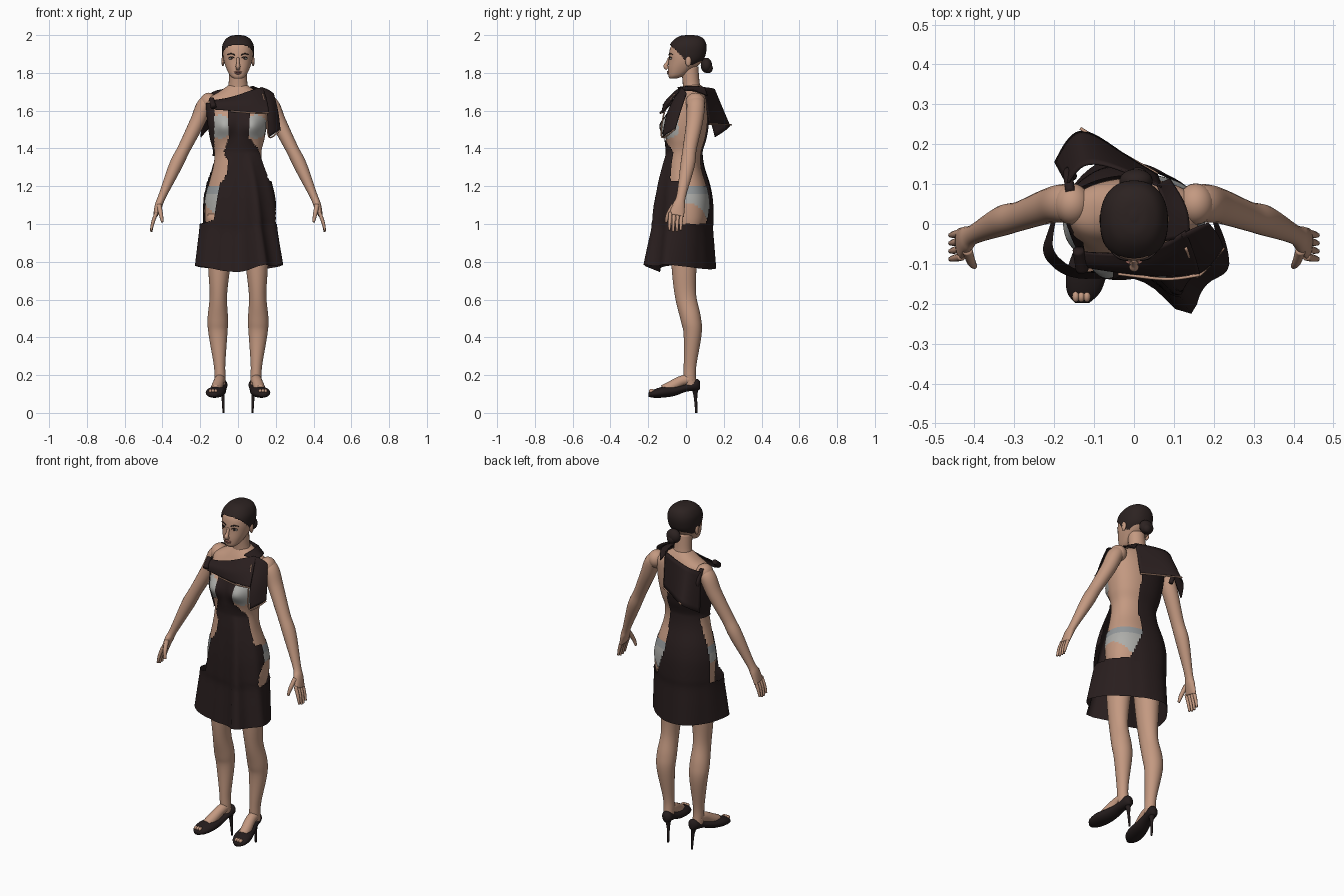
import bpy, bmesh, math
from mathutils import Vector

if "Cube" in bpy.data.objects:
    bpy.data.objects.remove(bpy.data.objects["Cube"])


def material(name, r, g, b):
    mat = bpy.data.materials.new(name)
    mat.use_nodes = True
    mat.diffuse_color = (r, g, b, 1)
    shader = mat.node_tree.nodes["Principled BSDF"]
    shader.inputs["Base Color"].default_value = (r, g, b, 1)
    shader.inputs["Roughness"].default_value = 0.7
    return mat


SKIN = material("skin", .55, .32, .22)
CLOTH = material("dark cloth", .022, .013, .013)
HAIR = material("dark hair", .025, .016, .015)
LEATHER = material("shoe leather", .018, .012, .012)
GREY = material("grey underwear", .42, .42, .4)
BAND = material("grey blue band", .3, .32, .33)
LIPS = material("lips", .36, .15, .12)
WHITE = material("eye white", .5, .47, .44)


def finish(name, bm, mat):
    bmesh.ops.recalc_face_normals(bm, faces=bm.faces)
    for face in bm.faces:
        face.smooth = True
    mesh = bpy.data.meshes.new(name)
    bm.to_mesh(mesh)
    bm.free()
    mesh.materials.append(mat)
    obj = bpy.data.objects.new(name, mesh)
    bpy.context.collection.objects.link(obj)
    return obj


def spline(rows, steps):
    """Catmull-Rom interpolation through rows of numbers."""
    out = []
    for i in range(len(rows) - 1):
        p0, p1 = rows[max(i - 1, 0)], rows[i]
        p2, p3 = rows[i + 1], rows[min(i + 2, len(rows) - 1)]
        for k in range(steps):
            t = k / steps
            out.append(tuple(
                b + t / 2 * (c - a + t * (2*a - 5*b + 4*c - d + t * (3*b - a - 3*c + d)))
                for a, b, c, d in zip(p0, p1, p2, p3)))
    return out + [tuple(rows[-1])]


def mix(table, key):
    """Straight-line lookup in a list of (key, value) pairs."""
    for (k0, v0), (k1, v1) in zip(table, table[1:]):
        if key <= k1:
            return v0 + (v1 - v0) * max(0, (key - k0) / (k1 - k0))
    return table[-1][1]


def loft(name, rings, mat, keep=None):
    """Skin over rings; keep selects faces by centre, otherwise the ends are capped."""
    bm = bmesh.new()
    loops = [[bm.verts.new(p) for p in ring] for ring in rings]
    n = len(loops[0])
    for low, high in zip(loops, loops[1:]):
        for i in range(n):
            quad = (low[i], low[(i + 1) % n], high[(i + 1) % n], high[i])
            if keep is None or keep(sum((v.co for v in quad), Vector()) / 4):
                bm.faces.new(quad)
    if keep is None:
        bm.faces.new(loops[0])
        bm.faces.new(loops[-1])
    bmesh.ops.delete(bm, geom=[v for v in bm.verts if not v.link_faces], context="VERTS")
    return finish(name, bm, mat)


def tube(name, rows, mat, side=1, n=20):
    """Tube through rows of (x, y, z, width, depth)."""
    rows = spline([(r[0] * side, *r[1:], r[-1])[:5] for r in rows], 6)
    pts = [Vector(r[:3]) for r in rows]
    along = (pts[-1] - pts[0]).normalized()
    ref = Vector((1, 0, 0)) if abs(along.y) > .7 else Vector((0, 1, 0))
    rings = []
    for i, (p, r) in enumerate(zip(pts, rows)):
        tangent = (pts[min(i + 1, len(pts) - 1)] - pts[max(i - 1, 0)]).normalized()
        across = tangent.cross(ref).normalized()
        up = across.cross(tangent)
        angles = [math.tau * k / n for k in range(n)]
        rings.append([p + across * r[3] * math.cos(a) + up * r[4] * math.sin(a) for a in angles])
    return loft(name, rings, mat)


def blob(name, loc, size, mat):
    bm = bmesh.new()
    bmesh.ops.create_uvsphere(bm, u_segments=24, v_segments=14, radius=1)
    for v in bm.verts:
        v.co = Vector(a * b + c for a, b, c in zip(v.co, size, loc))
    return finish(name, bm, mat)


def patch(name, rows, mat):
    """Soft cloth panel from a grid of points."""
    bm = bmesh.new()
    grid = [[bm.verts.new(p) for p in row] for row in rows]
    for a, b in zip(grid, grid[1:]):
        for i in range(len(a) - 1):
            bm.faces.new((a[i], a[i + 1], b[i + 1], b[i]))
    obj = finish(name, bm, mat)
    sub = obj.modifiers.new("soften", "SUBSURF")
    sub.levels = sub.render_levels = 3
    sub.boundary_smooth = "PRESERVE_CORNERS"
    obj.modifiers.new("thickness", "SOLIDIFY").thickness = .006


def oval(row, grow=0, bust=0, n=112):
    """Horizontal body ring from (z, half width, front y, back y)."""
    z, w, front, back = row
    ring = []
    for i in range(n):
        s, c = math.sin(math.tau * i / n), math.cos(math.tau * i / n)
        x = (w + grow) * math.copysign(abs(s) ** .88, s)
        y = (front + back) / 2 - ((back - front) / 2 + grow) * math.copysign(abs(c) ** .88, c)
        if c > 0:
            y -= bust * c ** .5 * math.exp(-((abs(x) - .08) ** 2 + (z - 1.52) ** 2) / .003)
        ring.append(Vector((x, y, z)))
    return ring


# Torso and underwear
TORSO = [(1.735, .05, -.01, .08), (1.7, .1, -.03, .1), (1.66, .16, -.05, .11),
         (1.6, .16, -.085, .115), (1.52, .152, -.105, .112), (1.45, .14, -.105, .1),
         (1.38, .124, -.1, .08), (1.3, .132, -.105, .08), (1.2, .158, -.11, .108),
         (1.12, .174, -.11, .122), (1.03, .175, -.1, .118), (.97, .165, -.08, .1)]
BUST = .04
body = spline(TORSO, 8)
loft("torso", [oval(r, 0, BUST) for r in body], SKIN)
under = [oval(r, .003, BUST) for r in body]
loft("bra_cups", under, GREY,
     lambda c: c.y < -.04 and math.hypot(abs(c.x) - .095, c.z - 1.515) < .062)
leg_line = lambda c: 1 + .1 * (abs(c.x) / .17) ** 2
loft("briefs", under, GREY, lambda c: leg_line(c) < c.z < 1.155)
loft("briefs_band", under, BAND, lambda c: 1.155 < c.z < 1.195)

# Dress: fitted bodice flaring into a folded skirt, with cut-outs
HEM = [(0, .115), (20, .14), (33, .265), (46, .225), (58, .225), (67, .26), (90, .22),
       (120, .18), (150, .165), (180, .175), (207, .195), (240, .19), (270, .215),
       (283, .238), (300, .21), (324, .14), (360, .115)]
LEFT_EDGE = [(1, -.2), (1.02, -.13), (1.2, -.1), (1.27, -.055), (1.33, -.05), (1.38, -.075),
             (1.45, -.05), (1.6, -.05)]
RIGHT_EDGE = [(1.2, .2), (1.24, .16), (1.3, .14), (1.4, .105), (1.46, .055), (1.6, .06)]


def dress_ring(row):
    ring = oval(row, .008, BUST)
    t = max(0, (1.38 - row[0]) / .61) ** .9
    for p in ring:
        angle = math.degrees(math.atan2(p.x, -p.y - .02)) % 360
        radius = sum(mix(HEM, (angle + d) % 360) for d in (-4, 0, 4)) / 3
        a = math.radians(angle)
        target = Vector((radius * math.sin(a), -.02 - radius * math.cos(a), p.z))
        p.xy = p.lerp(target, t).xy
        p.z += t * .3 * (radius - .2)
    return ring


def dress_keep(c):
    if c.z < 1:
        return True
    if c.z > 1.64:
        return False
    if c.y < -.035:
        side_panel = c.x < -.125 and c.z > 1.38
        return side_panel or mix(LEFT_EDGE, c.z) < c.x < mix(RIGHT_EDGE, c.z)
    if c.x < -.1 and c.y < .04 and c.z < 1.36:
        return False
    return c.x < .045 + max(0, 1.18 - c.z) * .4


SKIRT = TORSO + [(.87, .165, -.08, .1), (.77, .165, -.08, .1)]
loft("dress", [dress_ring(r) for r in spline(SKIRT, 8)], CLOTH, dress_keep)

# Draped collar, shoulder flap and back cape
patch("front_cowl", [
    [(-.14, -.07, 1.655), (-.03, -.08, 1.67), (.07, -.06, 1.71), (.13, -.02, 1.725)],
    [(-.145, -.105, 1.64), (0, -.125, 1.645), (.1, -.115, 1.655), (.155, -.08, 1.66)],
    [(-.12, -.11, 1.605), (-.03, -.125, 1.6), (.08, -.135, 1.59), (.165, -.125, 1.59)]], CLOTH)
patch("shoulder_flap", [
    [(.12, -.03, 1.725), (.16, -.01, 1.715), (.19, 0, 1.69)],
    [(.15, -.11, 1.59), (.19, -.09, 1.6), (.215, -.03, 1.6)],
    [(.165, -.125, 1.46), (.195, -.105, 1.48), (.225, -.06, 1.5)]], CLOTH)
patch("neck_strap", [
    [(.07, -.045, 1.725), (.085, .04, 1.735), (.06, .1, 1.725)],
    [(.14, -.03, 1.705), (.14, .04, 1.715), (.09, .115, 1.68)]], CLOTH)
patch("back_cape", [
    [(.07, .095, 1.725), (-.03, .14, 1.72), (-.13, .168, 1.71), (-.17, .1, 1.67)],
    [(.06, .125, 1.53), (-.04, .185, 1.53), (-.145, .265, 1.53), (-.2, .155, 1.46)]], CLOTH)
tube("cowl_roll", [(-.14, -.065, 1.66, .014), (-.13, -.115, 1.62, .016)], CLOTH)
tube("back_strap", [(-.16, .08, 1.68, .012), (-.165, .13, 1.62, .012),
                    (-.155, .12, 1.55, .012)], CLOTH)
# Skin-toned lining along the drape edges
tube("cowl_lining", [(-.04, -.125, 1.597, .004), (.08, -.138, 1.588, .004),
                     (.165, -.128, 1.588, .004)], SKIN, 1, 8)
tube("flap_lining", [(.13, -.06, 1.69, .004), (.15, -.115, 1.59, .004),
                     (.165, -.128, 1.46, .004), (.225, -.06, 1.5, .004)], SKIN, 1, 8)
tube("cape_lining", [(.06, .125, 1.528, .004), (-.04, .182, 1.528, .004),
                     (-.135, .24, 1.525, .004)], SKIN, 1, 8)

# Head, hair and bun
HEAD = [(1.77, .022, -.086, -.05), (1.785, .042, -.093, -.01), (1.82, .06, -.095, .04),
        (1.86, .074, -.092, .085), (1.9, .079, -.09, .1), (1.94, .076, -.08, .102),
        (1.972, .058, -.052, .088), (1.988, .03, -.022, .06), (1.992, .006, .01, .03)]
skull = spline(HEAD, 6)
loft("head", [oval(r) for r in skull], SKIN)
loft("hair", [oval((z + .008, w, f, b), .006) for z, w, f, b in skull], HAIR,
     lambda c: c.z > 1.95 or c.y > 1.865 - c.z)
blob("hair_crown", (0, .02, 1.99), (.026, .036, .01), HAIR)
blob("bun", (.005, .108, 1.84), (.042, .03, .04), HAIR)
blob("bun_knot", (.01, .118, 1.825), (.026, .024, .026), HAIR)
tube("neck", [(0, .035, 1.68, .065, .05), (0, .028, 1.74, .05, .045),
              (0, .02, 1.83, .048, .045)], SKIN)

# Face
tube("nose", [(0, -.088, 1.88, .007), (0, -.1, 1.85, .009), (0, -.108, 1.835, .012),
              (0, -.097, 1.823, .011)], SKIN)
blob("upper_lip", (0, -.095, 1.805, ), (.021, .007, .005), LIPS)
blob("lower_lip", (0, -.094, 1.797), (.017, .007, .005), LIPS)
for s, side in ((1, "left"), (-1, "right")):
    blob(side + "_eye", (s * .034, -.077, 1.876), (.015, .009, .007), WHITE)
    blob(side + "_iris", (s * .034, -.084, 1.876), (.006, .004, .006), HAIR)
    tube(side + "_lash", [(.019, -.088, 1.879, .002), (.034, -.087, 1.885, .003),
                          (.05, -.075, 1.879, .002)], HAIR, s, 8)
    tube(side + "_brow", [(.016, -.09, 1.894, .003), (.036, -.085, 1.902, .003),
                          (.056, -.07, 1.896, .002)], HAIR, s, 8)
    blob(side + "_ear", (s * .08, .012, 1.862), (.008, .016, .027), SKIN)

    # Arms and hands
    blob(side + "_shoulder", (s * .155, .05, 1.645), (.046, .052, .05), SKIN)
    tube(side + "_arm", [(.13, .05, 1.66, .03, .04), (.175, .052, 1.63, .042, .048),
                         (.215, .045, 1.54, .04, .044), (.285, .02, 1.4, .034, .037),
                         (.33, .008, 1.31, .035, .038), (.4, -.025, 1.15, .021, .025),
                         (.42, -.038, 1.1, .02, .033), (.437, -.05, 1.045, .012, .04)], SKIN, s)
    for i in range(4):
        y = -.022 - .02 * i
        tip = .955 + .008 * abs(i - 1.5)
        tube(side + "_finger", [(.432, y, 1.06, .01), (.45, y - .004, 1.01, .009),
                                (.46, y - .006, tip, .006)], SKIN, s, 10)
    tube(side + "_thumb", [(.418, -.065, 1.1, .013), (.408, -.095, 1.05, .011),
                           (.4, -.106, 1.01, .007)], SKIN, s, 12)

    # Legs and feet
    tube(side + "_leg", [(.09, -.005, 1.05, .08, .085), (.1, -.01, .77, .058, .066),
                         (.104, -.002, .62, .046, .056), (.107, .025, .5, .054, .054),
                         (.106, .035, .42, .05, .048), (.098, .022, .26, .031, .034),
                         (.095, .02, .19, .029, .032), (.093, .025, .14, .027, .034)], SKIN, s, 28)
    tube(side + "_foot", [(.094, .03, .18, .028), (.1, -.025, .168, .028),
                          (.112, -.085, .135, .03), (.118, -.12, .12, .028)], SKIN, s)
    for i in range(3):
        blob(side + "_toe", (s * (.118 + .014 * i), -.182, .116), (.009, .014, .011), SKIN)

    # High-heeled shoes
    shoe = [(.075, .085, .012, .125, .165), (.055, .086, .03, .118, .18),
            (0, .094, .033, .112, .153), (-.06, .106, .043, .09, .143),
            (-.12, .118, .051, .081, .139), (-.17, .126, .042, .08, .124),
            (-.198, .13, .018, .085, .108)]
    ring_angles = [math.tau * k / 24 for k in range(24)]
    loft(side + "_shoe", [[(s * (x + w * math.cos(a)), y,
                            (lo + hi) / 2 + (hi - lo) / 2 * math.sin(a)) for a in ring_angles]
                          for y, x, w, lo, hi in spline(shoe, 5)], LEATHER)
    tube(side + "_heel", [(.085, .048, .135, .02, .022), (.08, .05, .09, .009, .01),
                          (.077, .055, 0, .005, .006)], LEATHER, s, 12)
